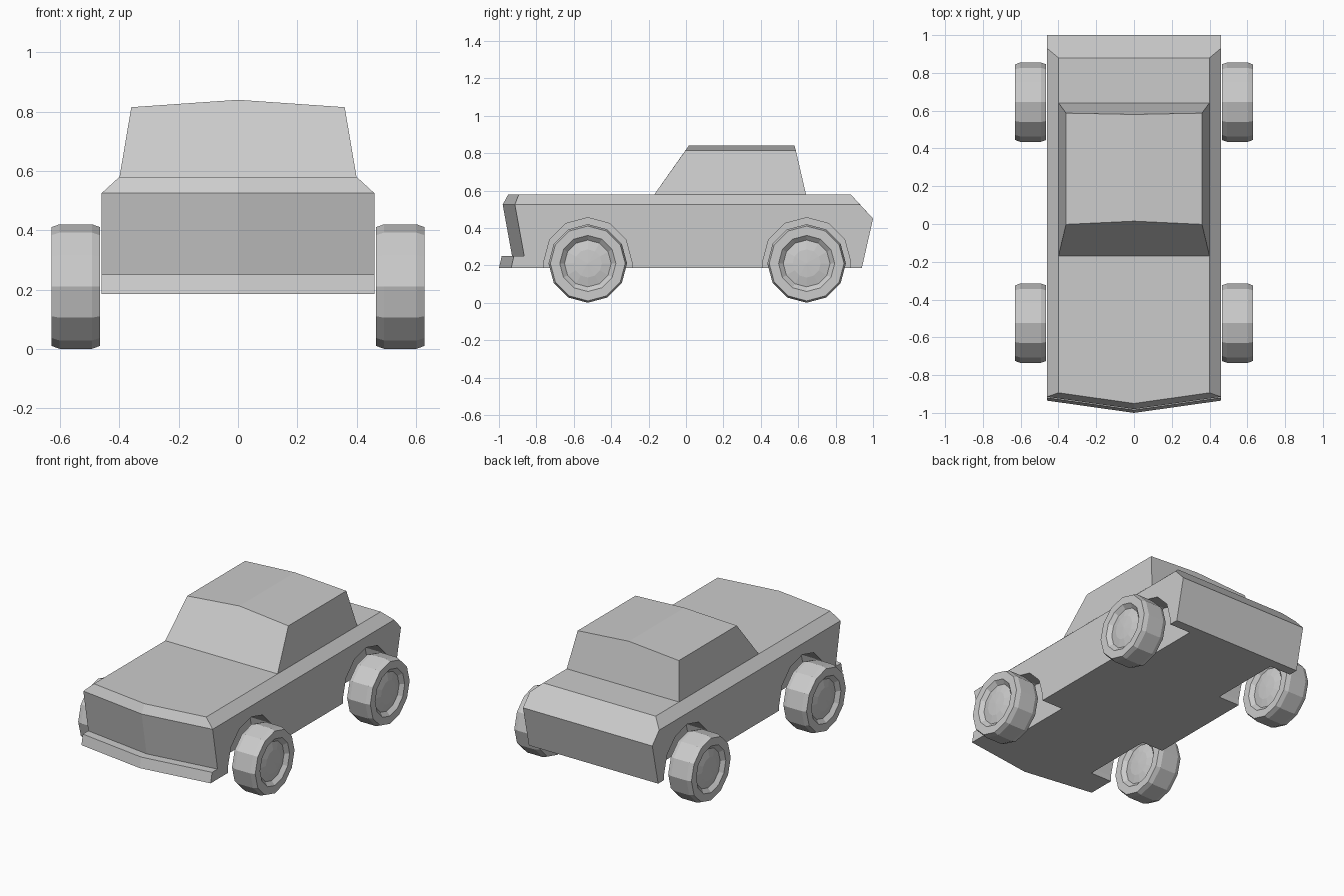
import bpy, bmesh
from math import sin, cos, pi

if "Cube" in bpy.data.objects:
    bpy.data.objects.remove(bpy.data.objects["Cube"])


def loft(name, rings, caps=True):
    """Skin a list of closed rings of points; coincident points are merged."""
    bm = bmesh.new()
    loops = [[bm.verts.new(p) for p in ring] for ring in rings]
    n = len(loops[0])
    for a, b in zip(loops, loops[1:]):
        for i in range(n):
            j = (i + 1) % n
            bm.faces.new((a[i], a[j], b[j], b[i]))
    if caps:
        bm.faces.new(loops[0])
        bm.faces.new(loops[-1])
    bmesh.ops.remove_doubles(bm, verts=bm.verts[:], dist=0.0005)
    bmesh.ops.recalc_face_normals(bm, faces=bm.faces[:])
    mesh = bpy.data.meshes.new(name)
    bm.to_mesh(mesh)
    bm.free()
    obj = bpy.data.objects.new(name, mesh)
    bpy.context.collection.objects.link(obj)
    return obj


def circle(x, y, z, r, n=12):
    return [(x, y + r * sin(2 * pi * i / n), z + r * cos(2 * pi * i / n))
            for i in range(n)]


# Body: side profiles lofted across the width, nose swept back to the sides
def body_section(x):
    v = 0.065 * abs(x) / 0.46
    edge = abs(x) > 0.45
    hood = (-0.98 + v, 0.525) if edge else (-0.95 + v, 0.58)
    deck = (0.93, 0.525) if edge else (0.88, 0.58)
    profile = [(-1.0 + v, 0.185), (-0.985 + v, 0.25), (-0.93 + v, 0.25),
               (-0.98 + v, 0.525), hood, deck, (1.0, 0.45), (0.94, 0.185)]
    return [(x, y, z) for y, z in profile]


body = loft("body", [body_section(x) for x in (-0.46, -0.4, 0, 0.4, 0.46)])

# Cabin: windscreen outline to rear window outline, with a crowned roof
def cabin_ring(base_y, roof_y, crown_y):
    return [(-0.4, base_y, 0.578), (-0.36, roof_y, 0.815), (0, crown_y, 0.84),
            (0.36, roof_y, 0.815), (0.4, base_y, 0.578)]


loft("cabin", [cabin_ring(-0.17, -0.002, 0.015), cabin_ring(0.642, 0.587, 0.58)])

# Wheels: lathed tyre and domed hub, the same on both sides
half = [(0.055, 0.21), (0.0825, 0.20), (0.0825, 0.15), (0.06, 0.125),
        (0.071, 0.075), (0.075, 0)]
wheel_profile = [(-x, r) for x, r in reversed(half)] + half

for end, y in (("front", -0.525), ("rear", 0.645)):
    for side, s in (("left", -1), ("right", 1)):
        loft(f"{end}_{side}_wheel",
             [circle(s * 0.5475 + dx, y, 0.21, r) for dx, r in wheel_profile],
             caps=False)

        # Wheel arch cut into the body: half circle with straight lower sides
        arch = []
        for x in (s * 0.31, s * 0.6):
            top = [(x, y + 0.235 * cos(pi * i / 6), 0.22 + 0.235 * sin(pi * i / 6))
                   for i in range(7)]
            arch.append(top + [(x, y - 0.235, 0.1), (x, y + 0.235, 0.1)])
        cutter = loft(f"{end}_{side}_arch_cutter", arch)
        cutter.hide_render = True
        mod = body.modifiers.new("arch", 'BOOLEAN')
        mod.operation = 'DIFFERENCE'
        mod.solver = 'EXACT'
        mod.object = cutter
        bpy.context.view_layer.objects.active = body
        bpy.ops.object.modifier_apply(modifier=mod.name)
        bpy.data.objects.remove(cutter)
